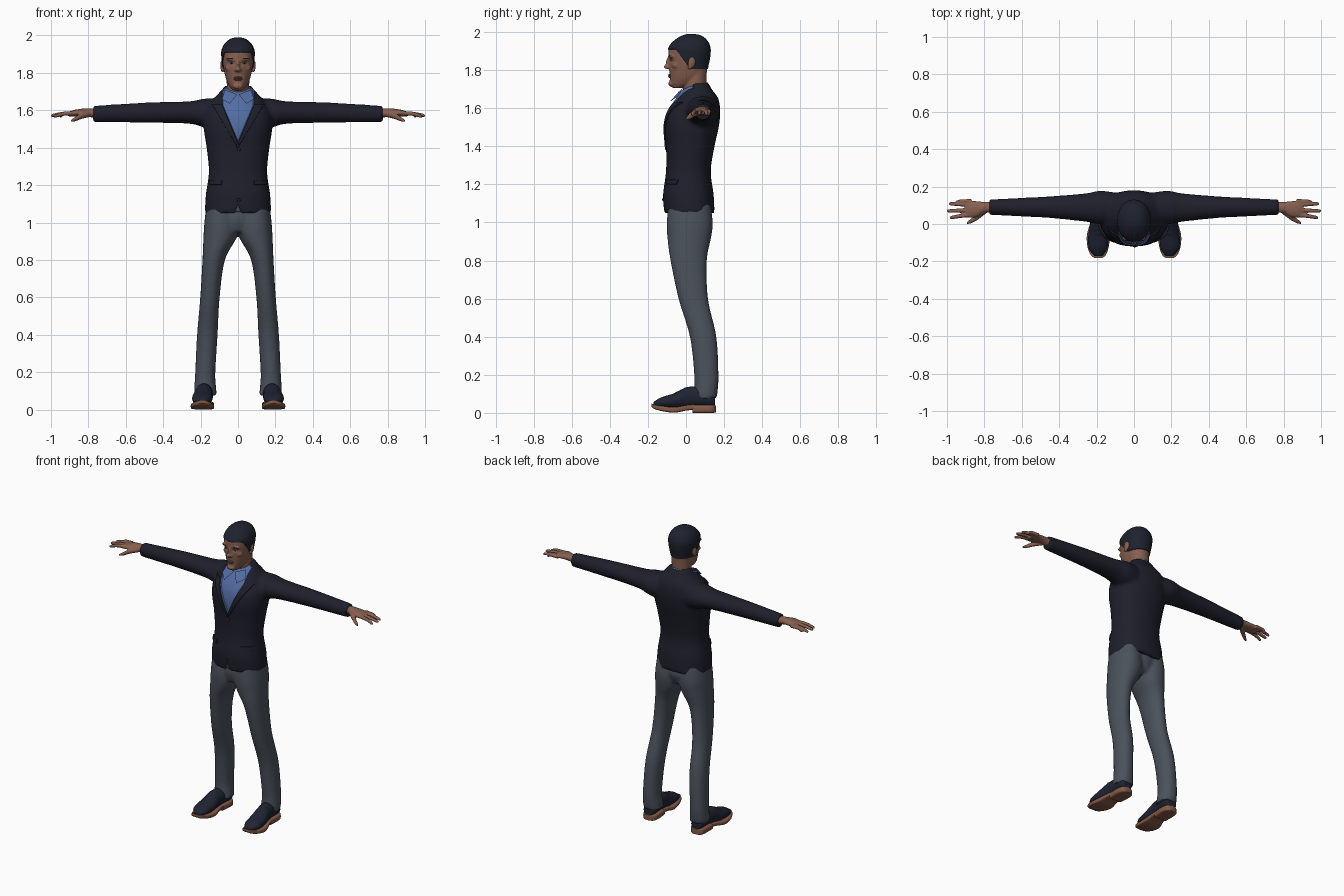
import bpy, bmesh, math
from mathutils import Vector, Matrix

if "Cube" in bpy.data.objects:
    bpy.data.objects.remove(bpy.data.objects["Cube"])


def material(name, *rgb):
    mat = bpy.data.materials.new(name)
    mat.use_nodes = True
    mat.diffuse_color = (*rgb, 1)
    mat.node_tree.nodes["Principled BSDF"].inputs["Base Color"].default_value = (*rgb, 1)
    return mat


navy = material("navy jacket", .013, .014, .024)
grey = material("grey trousers", .07, .083, .105)
blue = material("blue shirt", .085, .15, .36)
skin = material("brown skin", .24, .115, .08)
black = material("dark hair", .013, .016, .027)
leather = material("dark leather", .014, .017, .032)
tan = material("tan sole", .23, .1, .062)
lip_tone = material("lip", .17, .07, .055)
white = material("eye white", .3, .27, .25)


def spline(a, b, c, d, t):
    return tuple(.5 * (2 * q + (r - p) * t + (2 * p - 5 * q + 4 * r - s) * t * t
                       + (3 * q - p - 3 * r + s) * t ** 3) for p, q, r, s in zip(a, b, c, d))


def loft(bm, axis, rings, side=1, power=2.0, n=32, steps=5):
    """Skin through rings (position, centre a, centre b, radius a, radius b) along one axis."""
    last, dense = len(rings) - 1, []
    for i in range(last):
        four = [rings[min(max(i + k, 0), last)] for k in (-1, 0, 1, 2)]
        dense += [spline(*four, k / steps) for k in range(steps)]
    dense.append(rings[-1])
    loops = []
    for t, ca, cb, ra, rb in dense:
        loop = []
        for k in range(n):
            c, s = math.cos(math.tau * k / n), math.sin(math.tau * k / n)
            a = ca + ra * math.copysign(abs(c) ** (2 / power), c)
            b = cb + rb * math.copysign(abs(s) ** (2 / power), s)
            x, y, z = {"x": (t, a, b), "y": (a, t, b), "z": (a, b, t)}[axis]
            loop.append(bm.verts.new((x * side, y, z)))
        loops.append(loop)
    for low, high in zip(loops, loops[1:]):
        for k in range(n):
            j = (k + 1) % n
            bm.faces.new((low[k], low[j], high[j], high[k]))
    bm.faces.new(loops[0])
    bm.faces.new(loops[-1])
    bmesh.ops.recalc_face_normals(bm, faces=bm.faces)


def blob(bm, centre, radii):
    bmesh.ops.create_icosphere(bm, subdivisions=3, radius=1,
                               matrix=Matrix.Translation(centre) @ Matrix.Diagonal((*radii, 1)))


def fuse(bm, voxel, rounds):
    """Melt overlapping pieces into one smooth skin."""
    mesh = bpy.data.meshes.new("temporary")
    bm.to_mesh(mesh)
    temp = bpy.data.objects.new("temporary", mesh)
    bpy.context.collection.objects.link(temp)
    remesh = temp.modifiers.new("fuse", "REMESH")
    remesh.mode, remesh.voxel_size = "VOXEL", voxel
    temp.modifiers.new("soften", "SMOOTH").iterations = rounds
    result = bpy.data.meshes.new_from_object(temp.evaluated_get(bpy.context.evaluated_depsgraph_get()))
    bm.clear()
    bm.from_mesh(result)
    bpy.data.objects.remove(temp)
    for spare in (mesh, result):
        bpy.data.meshes.remove(spare)


def finish(bm, name, *mats, angle=40):
    mesh = bpy.data.meshes.new(name)
    bm.to_mesh(mesh)
    bm.free()
    obj = bpy.data.objects.new(name, mesh)
    bpy.context.collection.objects.link(obj)
    for mat in mats:
        mesh.materials.append(mat)
    bpy.ops.object.select_all(action="DESELECT")
    obj.select_set(True)
    bpy.context.view_layer.objects.active = obj
    bpy.ops.object.shade_smooth_by_angle(angle=math.radians(angle))
    return obj


def slice_faces(bm, point, normal, test):
    faces = [f for f in bm.faces if test(f.calc_center_median())]
    geom = faces + list({e for f in faces for e in f.edges}) + list({v for f in faces for v in f.verts})
    bmesh.ops.bisect_plane(bm, geom=geom, plane_co=point, plane_no=normal, dist=1e-5)


def region(bm, test, depth, index):
    faces = [f for f in bm.faces if test(f.calc_center_median())]
    for f in faces:
        f.material_index = index
    bmesh.ops.inset_region(bm, faces=faces, thickness=.002, depth=depth, use_even_offset=False)


# Jacket: body and sleeves melted together
bm = bmesh.new()
body = [(1.05, .178, -.115, .15), (1.15, .172, -.12, .145), (1.27, .156, -.105, .13),
        (1.4, .168, -.105, .15), (1.5, .183, -.113, .172), (1.58, .18, -.1, .18),
        (1.65, .14, -.062, .17), (1.7, .095, -.022, .135), (1.73, .07, .02, .12)]
loft(bm, "z", [(z, 0, (f + b) / 2, w, (b - f) / 2) for z, w, f, b in body], power=2.3)
sleeve = [(.08, .085, 1.575, .08, .09), (.18, .088, 1.585, .09, .077), (.26, .088, 1.588, .076, .06),
          (.45, .09, 1.588, .058, .055), (.6, .09, 1.585, .05, .05), (.775, .09, 1.58, .041, .044)]
for side in (1, -1):
    loft(bm, "x", sleeve, side)
fuse(bm, .01, 6)
front = lambda p: p.y < .04 and abs(p.x) < .2
for side in (1, -1):
    for slope, base in ((.42, 1.43), (.6, 1.4), (-.4, 1.1)):
        slice_faces(bm, (0, 0, base), (side, 0, -slope),
                    lambda p: front(p) and p.x * side > -.02 and (p.z > 1.38 or slope < 0 and p.z < 1.12))
    for x in (.085, .15):
        slice_faces(bm, (side * x, 0, 0), (1, 0, 0), lambda p: front(p) and p.x * side > 0)
for z in (1.2, 1.225, 1.63):
    slice_faces(bm, (0, 0, z), (0, 0, 1), front)
opening = lambda p: front(p) and abs(p.x) < min(.42 * (p.z - 1.43), .085)
region(bm, opening, -.006, 1)
for side in (1, -1):
    region(bm, lambda p: front(p) and p.x * side > .42 * (p.z - 1.43) and p.x * side > 0
           and p.x * side < .6 * (p.z - 1.4) and p.z < 1.63, .007, 0)
    region(bm, lambda p: front(p) and .085 < p.x * side < .15 and 1.2 < p.z < 1.225, .006, 0)
region(bm, lambda p: front(p) and abs(p.x) < .4 * (1.1 - p.z), -.006, 2)
finish(bm, "jacket", navy, blue, grey)

# Jacket buttons
bm = bmesh.new()
for z, y in ((1.39, -.106), (1.12, -.12)):
    blob(bm, (.004, y, z), (.009, .005, .009))
finish(bm, "jacket_buttons", black)

# Shirt collar: sloping band with two folded points
bm = bmesh.new()
loft(bm, "z", [(1.645, 0, .045, .092, .085), (1.68, 0, .045, .083, .076), (1.71, 0, .045, .069, .068)])
for v in bm.verts:
    v.co.z += (v.co.y - .045) * .4
for side in (1, -1):
    corners = [(.004, -.04, 1.685), (.07, -.012, 1.71), (.086, -.045, 1.66), (.045, -.084, 1.635)]
    face = bm.faces.new([bm.verts.new((x * side, y, z)) for x, y, z in corners])
    bmesh.ops.solidify(bm, geom=[face], thickness=.008)
bmesh.ops.recalc_face_normals(bm, faces=bm.faces)
finish(bm, "shirt_collar", blue)

# Trousers
bm = bmesh.new()
leg = [(.075, .172, .1, .06, .062), (.12, .175, .105, .058, .062), (.2, .175, .107, .054, .064),
       (.4, .164, .09, .055, .07), (.6, .15, .038, .052, .078), (.8, .13, .014, .06, .096),
       (.92, .096, .017, .089, .115), (1.0, .09, .02, .09, .121), (1.1, .09, .018, .078, .11)]
for side in (1, -1):
    loft(bm, "z", leg, side, power=2.15)
loft(bm, "z", [(.95, 0, .015, .1, .09), (1.02, 0, .02, .12, .115), (1.1, 0, .02, .12, .1)])
fuse(bm, .011, 5)
finish(bm, "trousers", grey)

# Shoes
upper = [(-.172, .19, .045, .022, .012), (-.13, .192, .054, .05, .028), (-.06, .19, .062, .055, .042),
         (0, .185, .078, .048, .056), (.06, .18, .085, .046, .055), (.12, .178, .08, .046, .052),
         (.152, .178, .06, .034, .03)]
sole = [(-.182, .19, .041, .02, .009), (-.165, .191, .032, .041, .012), (-.12, .192, .022, .057, .014),
        (-.06, .19, .016, .062, .015), (0, .185, .026, .051, .014), (.04, .181, .03, .046, .014)]
heel = [(.035, .18, .021, .046, .021), (.1, .178, .021, .05, .021), (.14, .178, .021, .044, .021),
        (.158, .178, .021, .022, .018)]
for side, name in ((1, "left"), (-1, "right")):
    bm = bmesh.new()
    loft(bm, "y", upper, side)
    for y, z in ((-.05, .105), (-.025, .117), (0, .129)):
        blob(bm, (.188 * side, y, z), (.026, .006, .007))
    fuse(bm, .006, 3)
    finish(bm, name + "_shoe", leather)
    bm = bmesh.new()
    loft(bm, "y", sole, side, power=5)
    loft(bm, "y", heel, side, power=5)
    finish(bm, name + "_sole", tan)

# Hands: palm, four fingers and a thumb
palm = [(.76, .09, 1.583, .03, .026), (.8, .088, 1.588, .03, .023), (.84, .08, 1.588, .042, .02),
        (.88, .079, 1.584, .045, .017), (.905, .08, 1.58, .038, .012)]
fingers = [(.955, .122, .118, 1.566), (.99, .103, .108, 1.568), (1.0, .075, .07, 1.57), (.985, .05, .035, 1.566)]
for side, name in ((1, "left"), (-1, "right")):
    bm = bmesh.new()
    loft(bm, "x", palm, side)
    for tip, root, end, z in fingers:
        loft(bm, "x", [(.87, root, 1.584, .012, .012), (.93, (root + end) / 2, 1.582, .011, .011),
                       (tip - .01, end, z + .003, .009, .009), (tip, end, z, .004, .004)], side, n=16)
    loft(bm, "x", [(.79, .075, 1.58, .018, .016), (.835, .04, 1.57, .017, .016),
                   (.87, .017, 1.553, .013, .012), (.895, .004, 1.543, .005, .005)], side, n=16)
    fuse(bm, .004, 3)
    finish(bm, name + "_hand", skin)

# Head and neck with nose, brow, cheeks and chin
bm = bmesh.new()
skull = [(1.706, .025, -.07, -.02), (1.73, .046, -.083, .05), (1.77, .065, -.086, .1),
         (1.83, .078, -.09, .116), (1.88, .085, -.093, .125), (1.92, .085, -.088, .125),
         (1.955, .068, -.058, .108), (1.978, .04, -.02, .08), (1.986, .012, .01, .045)]
loft(bm, "z", [(z, 0, (f + b) / 2, w, (b - f) / 2) for z, w, f, b in skull], power=2.1)
loft(bm, "z", [(1.62, 0, .045, .065, .062), (1.7, 0, .046, .06, .06), (1.8, 0, .05, .062, .06)])
blob(bm, (0, -.098, 1.818), (.014, .02, .012))
blob(bm, (0, -.09, 1.84), (.009, .016, .032))
blob(bm, (0, -.077, 1.729), (.028, .016, .016))
for side in (1, -1):
    blob(bm, (.01 * side, -.09, 1.815), (.01, .012, .009))
    blob(bm, (.034 * side, -.076, 1.874), (.03, .015, .01))
    blob(bm, (.046 * side, -.052, 1.825), (.022, .02, .02))
fuse(bm, .005, 3)
for v in bm.verts:
    for side in (1, -1):
        d = Vector((v.co.x - .034 * side, 0, v.co.z - 1.853))
        if v.co.y < 0:
            v.co.y += .01 * math.exp(-(d.x / .018) ** 2 - (d.z / .01) ** 2)
# Hair: cropped cap raised from the scalp
slope = Vector((0, .08, .06))
corner = Vector((0, -.052, 1.908))
for point, normal in ((corner, (0, 0, 1)), (corner, slope), ((0, 0, 1.805), (0, 0, 1))):
    slice_faces(bm, point, normal, lambda p: p.z > 1.78)
region(bm, lambda p: p.z > corner.z or (slope.dot(p - corner) > 0 and p.z > 1.805), .004, 1)
finish(bm, "head", skin, black)

# Ears
for side, name in ((1, "left"), (-1, "right")):
    bm = bmesh.new()
    blob(bm, (.087 * side, .03, 1.842), (.009, .02, .031))
    blob(bm, (.083 * side, .024, 1.818), (.009, .012, .014))
    bmesh.ops.rotate(bm, verts=bm.verts, cent=(.085 * side, .02, 1.84),
                     matrix=Matrix.Rotation(side * .25, 3, "Z") @ Matrix.Rotation(-.15, 3, "X"))
    fuse(bm, .004, 2)
    finish(bm, name + "_ear", skin)

    # Eye with dark iris, and eyebrow
    bm = bmesh.new()
    blob(bm, (.034 * side, -.071, 1.853), (.013, .009, .006))
    finish(bm, name + "_eye", white)
    bm = bmesh.new()
    blob(bm, (.034 * side, -.079, 1.853), (.005, .003, .005))
    blob(bm, (.036 * side, -.083, 1.876), (.021, .008, .004))
    finish(bm, name + "_brow_and_iris", black)

# Lips
bm = bmesh.new()
for z in (1.774, 1.765):
    blob(bm, (0, -.082, z), (.024, .012, .006))
finish(bm, "lips", lip_tone)
